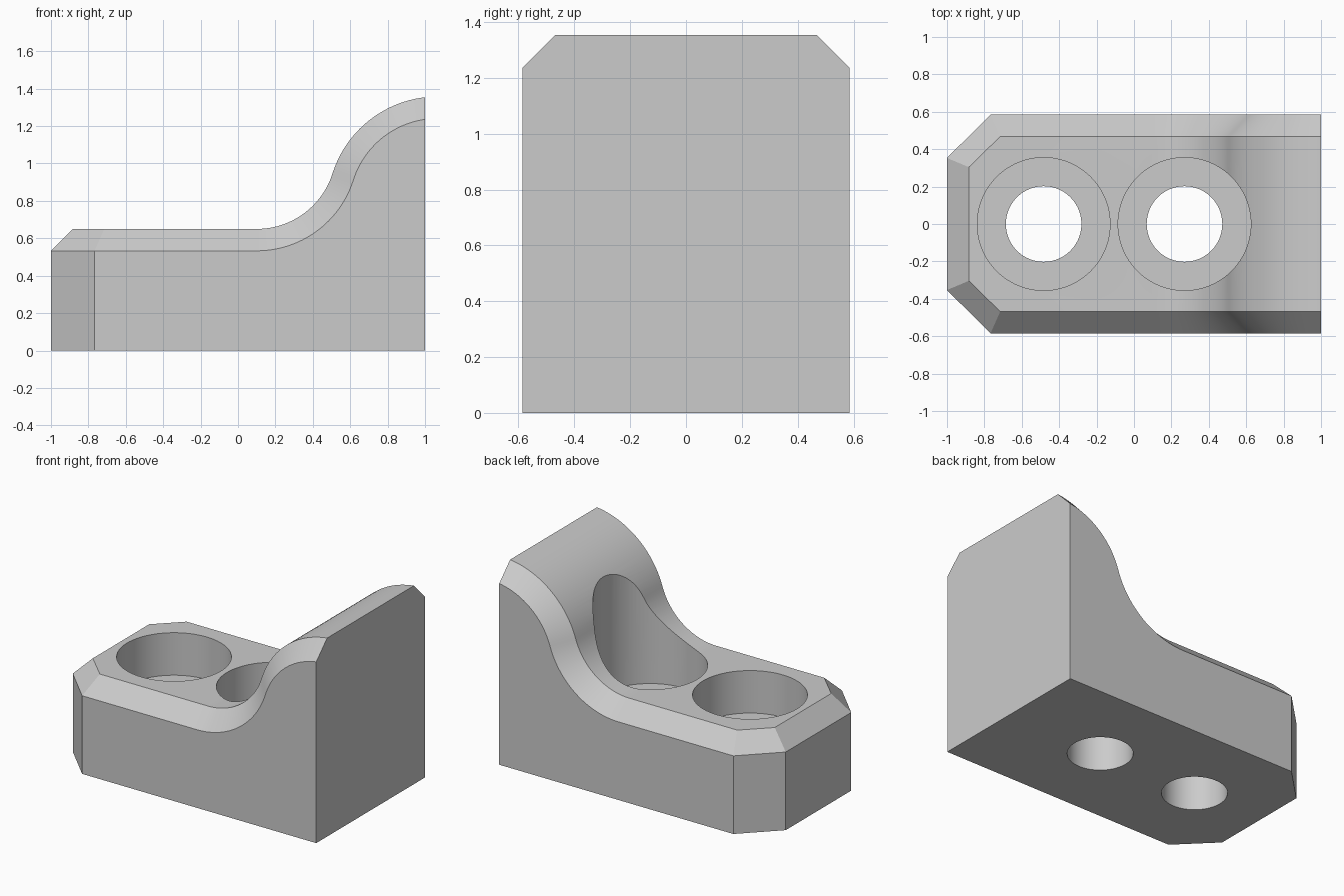
import bpy, bmesh
from math import radians, cos, sin, asin, acos

cube = bpy.data.objects.get("Cube")
if cube:
    bpy.data.objects.remove(cube, do_unlink=True)

HALF_W, CHAMFER = 0.585, 0.117
BASE_TOP = 0.65
CURVE_X, FILLET_R, CREST_R = 0.1, 0.425, 0.59
TURN = radians(-17.6)      # direction of the normal where the two arcs meet
STEPS = 24
FLOOR_Z = 0.36             # counterbore floor

grey = bpy.data.materials.new("plain grey")
grey.use_nodes = True
colour = (0.6, 0.6, 0.6, 1)
grey.diffuse_color = colour
grey.node_tree.nodes["Principled BSDF"].inputs["Base Color"].default_value = colour


def s_curve(offset):
    """Concave arc then convex arc, shifted inwards by offset; (x, z) points."""
    r, big = FILLET_R + offset, CREST_R - offset
    cz = BASE_TOP + FILLET_R
    start = radians(-90)
    pts = []
    for i in range(STEPS + 1):
        a = start + (TURN - start) * i / STEPS
        pts.append((CURVE_X + r * cos(a), cz + r * sin(a)))
    reach = FILLET_R + CREST_R
    ox, oz = CURVE_X + reach * cos(TURN), cz + reach * sin(TURN)
    first, last = radians(180) + TURN, acos((1 - ox) / big)
    for i in range(1, STEPS + 1):
        a = first + (last - first) * i / STEPS
        pts.append((ox + big * cos(a), oz + big * sin(a)))
    return pts


# Body: chamfered block with a swept-up back
bm = bmesh.new()
upper, lower = s_curve(0), s_curve(CHAMFER)
shoulder = BASE_TOP - CHAMFER
side = {}
for s in (-1, 1):
    inner = [(-0.715, BASE_TOP)] + upper
    outer = [(-0.767, shoulder)] + lower
    side[s] = dict(
        inner=[bm.verts.new((x, s * (HALF_W - CHAMFER), z)) for x, z in inner],
        outer=[bm.verts.new((x, s * HALF_W, z)) for x, z in outer],
        tip_in=bm.verts.new((-1 + CHAMFER, s * 0.304, BASE_TOP)),
        tip_out=bm.verts.new((-1, s * 0.353, shoulder)),
        tip_base=bm.verts.new((-1, s * 0.353, 0)),
        base=bm.verts.new((-0.767, s * HALF_W, 0)),
        end=bm.verts.new((1, s * HALF_W, 0)))
R, L = side[-1], side[1]
for p in (R, L):
    a, b = p["inner"], p["outer"]
    for i in range(len(a) - 1):
        bm.faces.new((a[i], a[i + 1], b[i + 1], b[i]))
    bm.faces.new((p["tip_in"], a[0], b[0], p["tip_out"]))
    bm.faces.new((p["tip_out"], b[0], p["base"], p["tip_base"]))
    bm.faces.new([p["base"], p["end"]] + b[::-1])
for i in range(1, len(R["inner"]) - 1):
    bm.faces.new((R["inner"][i], R["inner"][i + 1], L["inner"][i + 1], L["inner"][i]))
bm.faces.new((R["tip_in"], R["inner"][0], R["inner"][1],
              L["inner"][1], L["inner"][0], L["tip_in"]))
bm.faces.new((R["tip_in"], L["tip_in"], L["tip_out"], R["tip_out"]))
bm.faces.new((R["tip_out"], L["tip_out"], L["tip_base"], R["tip_base"]))
bm.faces.new((R["tip_base"], R["base"], R["end"], L["end"], L["base"], L["tip_base"]))
bm.faces.new((R["end"], R["outer"][-1], R["inner"][-1],
              L["inner"][-1], L["outer"][-1], L["end"]))
bmesh.ops.recalc_face_normals(bm, faces=bm.faces)
mesh = bpy.data.meshes.new("stepped_block")
bm.to_mesh(mesh)
bm.free()
body = bpy.data.objects.new("stepped_block", mesh)
bpy.context.collection.objects.link(body)
mesh.materials.append(grey)


# Two counterbored bolt holes
def cut_hole(name, x, radius, bottom, top):
    bpy.ops.mesh.primitive_cylinder_add(vertices=96, radius=radius, depth=top - bottom,
                                        location=(x, 0, (top + bottom) / 2))
    cutter = bpy.context.object
    cutter.name = name
    cutter.data.materials.append(grey)
    mod = body.modifiers.new(name, "BOOLEAN")
    mod.operation, mod.solver, mod.object = "DIFFERENCE", "EXACT", cutter
    bpy.ops.object.select_all(action="DESELECT")
    body.select_set(True)
    bpy.context.view_layer.objects.active = body
    bpy.ops.object.modifier_apply(modifier=name)
    bpy.data.objects.remove(cutter, do_unlink=True)


for label, x in (("outer", -0.483), ("inner", 0.27)):
    cut_hole(label + "_counterbore", x, 0.355, FLOOR_Z, 2)
    cut_hole(label + "_bolt_hole", x, 0.202, -0.5, 1)

bpy.ops.object.shade_smooth_by_angle(angle=radians(20))
